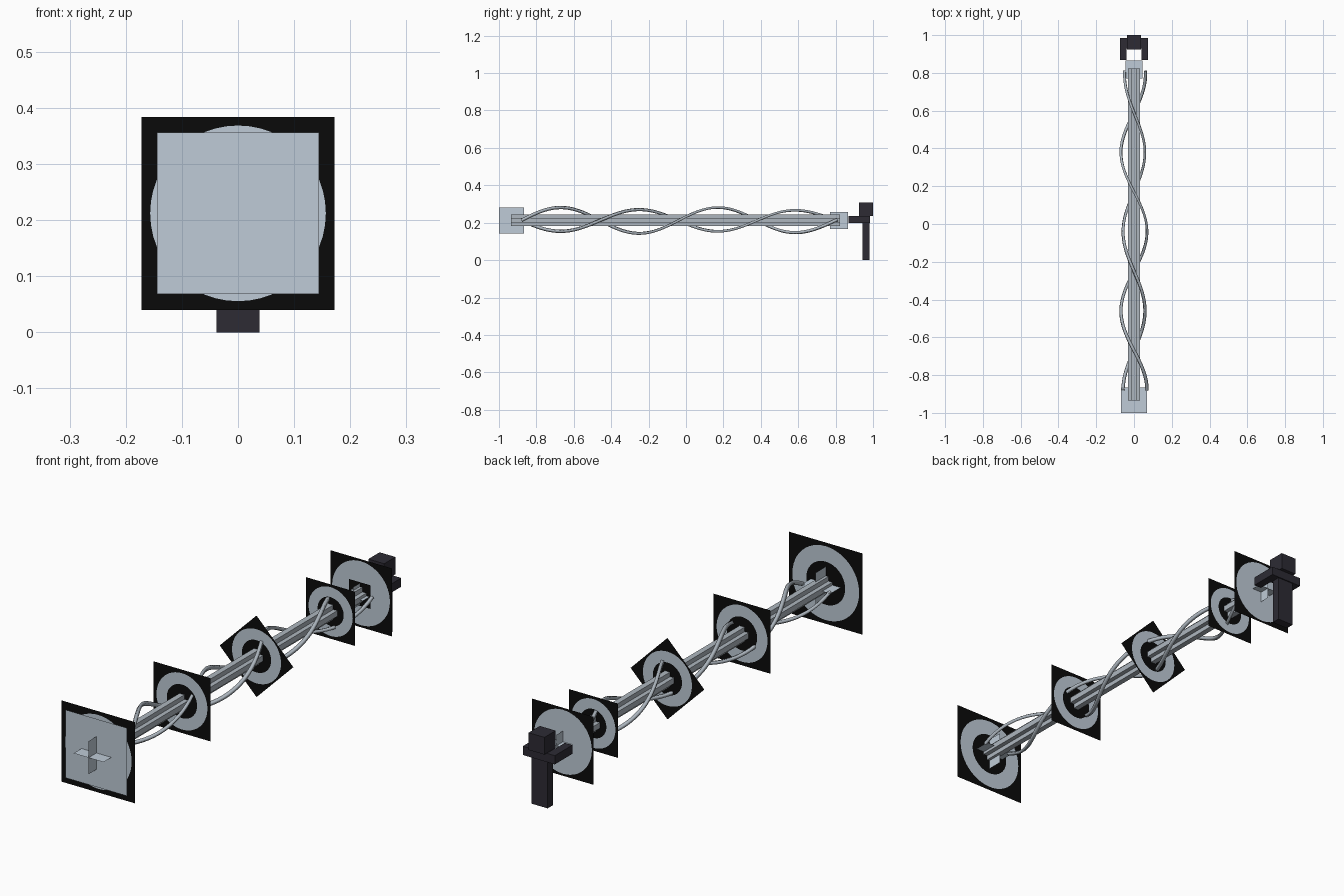
import bpy, bmesh, math
from mathutils import Vector

if "Cube" in bpy.data.objects:
    bpy.data.objects.remove(bpy.data.objects["Cube"])

AXIS = 0.212  # height of the long axis


def material(name, rgb):
    m = bpy.data.materials.new(name)
    m.use_nodes = True
    m.diffuse_color = (*rgb, 1)
    m.node_tree.nodes["Principled BSDF"].inputs["Base Color"].default_value = (*rgb, 1)
    return m


PALE = material("pale steel", (0.52, 0.60, 0.68))
BLACK = material("black", (0.003, 0.003, 0.003))
STEEL = material("wire steel", (0.42, 0.47, 0.52))
DARK = material("dark grip", (0.026, 0.024, 0.034))


def finish(name, bm, *mats):
    mesh = bpy.data.meshes.new(name)
    bm.to_mesh(mesh)
    bm.free()
    for m in mats:
        mesh.materials.append(m)
    obj = bpy.data.objects.new(name, mesh)
    bpy.context.collection.objects.link(obj)
    return obj


def box(name, lo, hi, mat):
    bm = bmesh.new()
    bmesh.ops.create_cube(bm, size=1)
    for v in bm.verts:
        v.co = [a + (c + 0.5) * (b - a) for a, b, c in zip(lo, hi, v.co)]
    return finish(name, bm, mat)


def sheet(name, centre, u, v, mat):
    """Thin rectangle spanned by two half-extent vectors."""
    bm = bmesh.new()
    c, u, v = Vector(centre), Vector(u), Vector(v)
    bm.faces.new([bm.verts.new(p) for p in (c - u - v, c + u - v, c + u + v, c - u + v)])
    return finish(name, bm, mat)


def ring_plate(name, y, half, inner, outer, turn=0.0, segments=48):
    """Black square sheet with a pale ring; inner = 0 gives a full disc."""
    bm = bmesh.new()

    def loop(radius):
        pts = []
        for i in range(segments):
            a = math.tau * i / segments
            r = radius or half / max(abs(math.cos(a)), abs(math.sin(a)))
            pts.append(bm.verts.new((r * math.cos(a + turn), y, AXIS + r * math.sin(a + turn))))
        return pts

    def bridge(a, b, index):
        for i in range(segments):
            j = (i + 1) % segments
            bm.faces.new((a[i], a[j], b[j], b[i])).material_index = index

    rim, edge = loop(outer * half), loop(None)
    bridge(rim, edge, 1)
    if inner:
        hub = loop(inner * half)
        bm.faces.new(hub).material_index = 1
        bridge(hub, rim, 0)
    else:
        bm.faces.new(rim).material_index = 0
    return finish(name, bm, PALE, BLACK)


def cross_fins(name, y0, y1, half):
    mid, run = (0, (y0 + y1) / 2, AXIS), (0, (y1 - y0) / 2, 0)
    sheet(name + "_flat", mid, run, (half, 0, 0), PALE)
    sheet(name + "_upright", mid, run, (0, 0, half), PALE)


# Square plates along the shaft
ring_plate("front_plate", -0.935, 0.172, 0.53, 0.91)
ring_plate("second_plate", -0.375, 0.134, 0.53, 0.89)
ring_plate("diamond_plate", 0.124, 0.122, 0.56, 0.94, math.pi / 4)
ring_plate("fourth_plate", 0.62, 0.115, 0.53, 0.9)
ring_plate("rear_plate", 0.823, 0.144, 0, 0.94)
sheet("front_cover", (0, -0.947, AXIS), (0.144, 0, 0), (0, 0, 0.144), PALE)
sheet("rear_hub", (0, 0.815, AXIS), (0.05, 0, 0), (0, 0, 0.05), BLACK)

# Crossed fins at both ends
cross_fins("front_fin", -1.0, -0.866, 0.07)
cross_fins("rear_fin", 0.77, 0.866, 0.046)

# Shaft with a plus-shaped section
R, W = 0.031, 0.012
box("shaft_flat", (-R, -0.935, AXIS - W), (R, 0.823, AXIS + W), STEEL)
box("shaft_upright", (-W, -0.935, AXIS - R), (W, 0.823, AXIS + R), STEEL)


# Two wires twisting round the shaft
def helix_wire(name, radius, phase):
    curve = bpy.data.curves.new(name, "CURVE")
    curve.dimensions = "3D"
    curve.bevel_depth = 0.009
    curve.bevel_resolution = 0
    curve.use_fill_caps = True
    spline = curve.splines.new("POLY")
    count = 100
    spline.points.add(count - 1)
    for i, p in enumerate(spline.points):
        y = -0.88 + 1.69 * i / (count - 1)
        a = (y + 0.04) / 0.42 * math.pi + phase
        r = radius - 0.02 * max(0, y - 0.4)
        p.co = (r * math.cos(a), y, AXIS + r * math.sin(a), 1)
    obj = bpy.data.objects.new(name, curve)
    bpy.context.collection.objects.link(obj)
    curve.materials.append(STEEL)


helix_wire("outer_wire", 0.069, 0)
helix_wire("inner_wire", 0.058, math.pi)

# Forked grip at the rear
box("grip_stem", (-0.038, 0.943, 0), (0.038, 0.98, 0.236), DARK)
box("grip_block", (-0.037, 0.925, 0.235), (0.037, 1.0, 0.308), DARK)
box("grip_crossbar", (-0.075, 0.93, 0.198), (0.075, 0.985, 0.235), DARK)
for side, name in ((-1, "right_prong"), (1, "left_prong")):
    xs = sorted((side * 0.04, side * 0.075))
    box(name, (xs[0], 0.868, 0.198), (xs[1], 0.985, 0.235), DARK)
